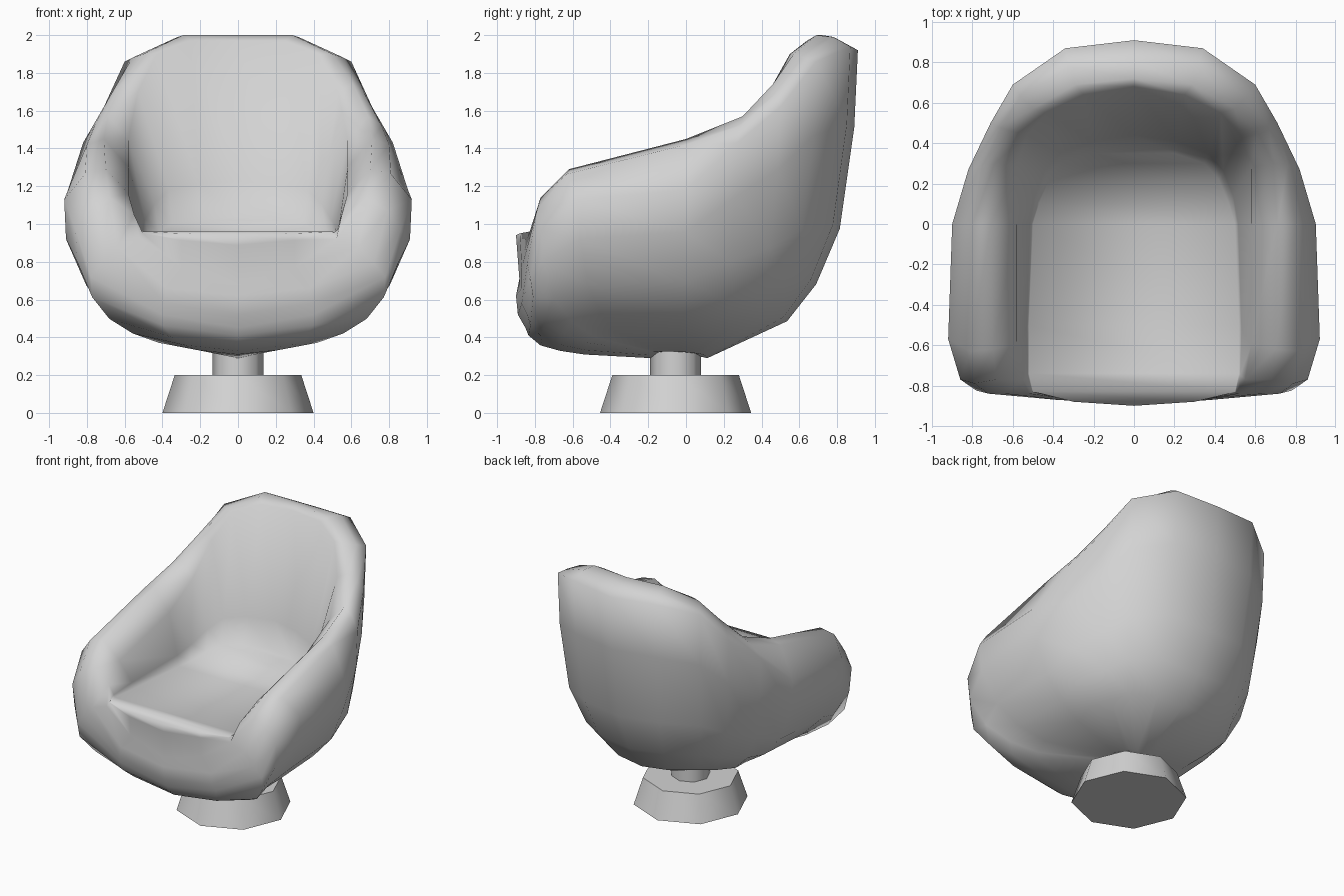
import bpy
import bmesh
import math
from mathutils import Vector

# Remove the default cube
cube = bpy.data.objects.get("Cube")
if cube:
    bpy.data.objects.remove(cube, do_unlink=True)

# Single upholstery and metal colour
grey = bpy.data.materials.new("light_grey")
grey.use_nodes = True
colour = (0.65, 0.65, 0.65, 1)
grey.diffuse_color = colour
grey.node_tree.nodes["Principled BSDF"].inputs["Base Color"].default_value = colour


def finish(obj, name, angle):
    """Name, colour and smooth one part."""
    obj.name = name
    obj.data.name = name
    obj.data.materials.append(grey)
    bpy.ops.object.select_all(action="DESELECT")
    obj.select_set(True)
    bpy.context.view_layer.objects.active = obj
    bpy.ops.object.shade_smooth_by_angle(angle=math.radians(angle))


def blend(first, second, amount):
    """Point by point mix of two half loops."""
    return [a.lerp(b, amount) for a, b in zip(first, second)]


def half_loop(*points):
    return [Vector(p) for p in points]


# Half loops run from the front centre, up over the arm, to the back centre
seat_edge = half_loop(
    (0, -.9, .94), (.3, -.88, .95), (.5, -.83, .96), (.52, -.74, .95),
    (.52, -.5, .93), (.5, 0, .91), (.47, .1, .92), (.42, .22, .96),
    (.35, .3, 1), (.2, .35, 1.02), (0, .38, 1.04))
inner_rim = half_loop(
    (0, -.88, .68), (.3, -.87, .77), (.52, -.84, .92), (.55, -.77, 1.05),
    (.58, -.6, 1.16), (.58, 0, 1.3), (.58, .28, 1.45), (.53, .44, 1.7),
    (.43, .55, 1.9), (.25, .64, 1.97), (0, .68, 1.97))
crest = half_loop(
    (0, -.9, .62), (.38, -.87, .66), (.64, -.84, .88), (.68, -.77, 1.14),
    (.7, -.62, 1.29), (.71, 0, 1.45), (.69, .3, 1.57), (.61, .46, 1.74),
    (.5, .57, 1.9), (.29, .69, 2), (0, .72, 2))
shoulder = half_loop(
    (0, -.89, .52), (.39, -.87, .58), (.72, -.84, .79), (.79, -.79, 1.07),
    (.81, -.63, 1.265), (.8, 0, 1.42), (.76, .29, 1.52), (.67, .48, 1.69),
    (.56, .63, 1.88), (.32, .78, 1.99), (0, .8, 1.98))
outer_rim = half_loop(
    (0, -.85, .45), (.4, -.84, .52), (.78, -.825, .72), (.86, -.77, .97),
    (.92, -.57, 1.13), (.9, 0, 1.18), (.82, .27, 1.43), (.71, .5, 1.62),
    (.6, .69, 1.86), (.34, .87, 1.94), (0, .91, 1.92))

loops = [seat_edge, blend(seat_edge, inner_rim, .2), inner_rim, crest, shoulder, outer_rim]

# Bowl underneath: every ring is the outer rim drawn in towards the base,
# narrower at the front and lifted at the sides into a shallow keel
bottom = Vector((0, -.05, .29))
for height, spread, front, back, lift in ((.75, .98, 1.01, 1.01, 0),
                                          (.42, .9, .97, 1.03, .04),
                                          (.24, .77, .93, 1.04, .05),
                                          (.12, .61, .88, 1.04, .07),
                                          (0, .17, 1, 1, .22)):
    ring = []
    for point in outer_rim:
        d = point - bottom
        x = d.x * spread * (front if point.y < .1 else back)
        ring.append(bottom + Vector((x, d.y * spread, d.z * height + x * lift)))
    loops.append(ring)

# Shell: mirror each half loop into a ring and bridge the rings
bm = bmesh.new()
rings = []
for half in loops:
    mirrored = [Vector((-p.x, p.y, p.z)) for p in reversed(half[1:-1])]
    rings.append([bm.verts.new(p) for p in half + mirrored])
count = len(rings[0])
for upper, lower in zip(rings, rings[1:]):
    for i in range(count):
        j = (i + 1) % count
        bm.faces.new((upper[i], upper[j], lower[j], lower[i]))

# Seat surface: strips across from one side to the other
seat = rings[0]
last = count // 2
bm.faces.new((seat[0], seat[1], seat[-1]))
bm.faces.new((seat[last - 1], seat[last], seat[last + 1]))
for i in range(1, last - 1):
    bm.faces.new((seat[i], seat[i + 1], seat[count - i - 1], seat[count - i]))

# Shallow dimple where the post enters
pole = bm.verts.new(bottom + Vector((0, 0, .035)))
for i in range(count):
    bm.faces.new((rings[-1][i], rings[-1][(i + 1) % count], pole))

bmesh.ops.recalc_face_normals(bm, faces=bm.faces)
mesh = bpy.data.meshes.new("seat_shell")
bm.to_mesh(mesh)
bm.free()
shell = bpy.data.objects.new("seat_shell", mesh)
bpy.context.collection.objects.link(shell)
finish(shell, "seat_shell", 100)

# Tapered eight-sided foot and short post
for name, low, high, start, depth in (("foot", .4, .335, 0, .2),
                                      ("post", .135, .135, .2, .15)):
    bpy.ops.mesh.primitive_cone_add(vertices=8, radius1=low, radius2=high, depth=depth,
                                    location=(0, -.055, start + depth / 2))
    finish(bpy.context.object, name, 50)
